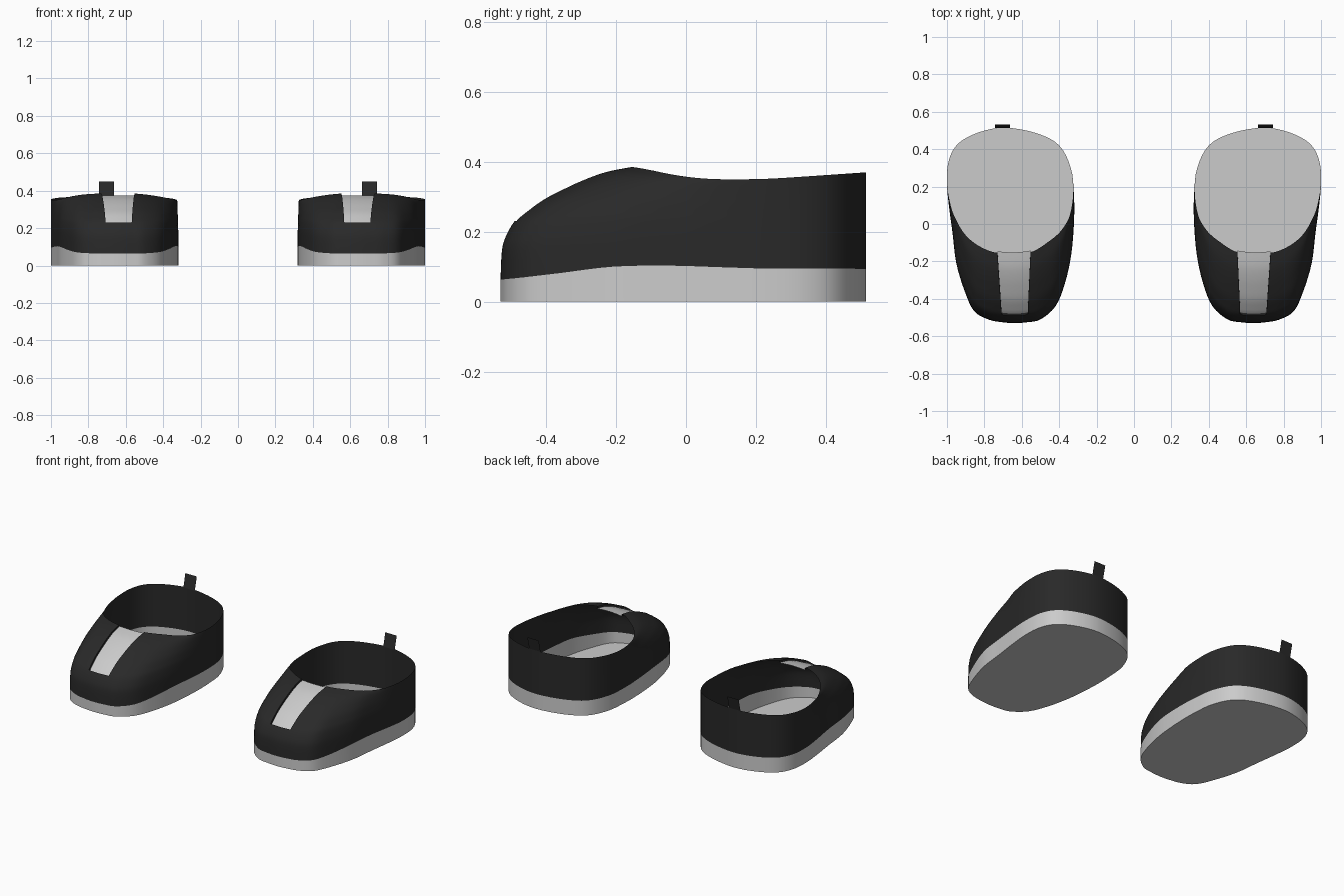
import bpy

if "Cube" in bpy.data.objects:
    bpy.data.objects.remove(bpy.data.objects["Cube"])

K = 4   # columns per outline control point
R = 3   # rows per profile control point

# Outline of one shoe seen from above: base x, y, then opening x, y (same as base if left out)
OUTLINE = [
    (.69, .515), (.83, .49), (.94, .43), (.99, .34), (1, .22),
    (.99, .1, .978, .09), (.97, -.05, .945, .01), (.95, -.21, .912, -.045),
    (.905, -.36, .875, -.085), (.855, -.465, .825, -.12), (.78, -.51, .775, -.143),
    (.705, -.525, .73, -.154), (.64, -.53, .642, -.16), (.57, -.525, .553, -.15),
    (.5, -.51, .505, -.128), (.42, -.44, .455, -.093), (.37, -.32, .415, -.062),
    (.335, -.16, .378, -.02), (.32, .03, .342, .05), (.322, .17, .325, .17),
    (.338, .3), (.4, .42), (.52, .485)]
SLOT = (11 * K, 13 * K)
SLOT_ROW = 3 * R

# Heights along y, and the inward/upward curve from base to opening
SOLE_Z = [(-.53, .063), (-.4, .076), (-.27, .095), (-.15, .105), (0, .102), (.2, .095), (.52, .094)]
RIM_Z = [(-.16, .386), (-.11, .378), (-.04, .363), (.03, .353), (.15, .347), (.3, .355), (.52, .37)]
PROFILE = [(0, 0), (.01, .25), (.04, .38), (.11, .52), (.2, .61), (.32, .71),
           (.47, .8), (.62, .88), (.8, .955), (1, 1)]


def lookup(table, y):
    for (a, za), (b, zb) in zip(table, table[1:]):
        if y <= b:
            return za + (zb - za) * max(0, (y - a) / (b - a))
    return table[-1][1]


def spline(pts, steps, closed):
    n = len(pts)
    at = (lambda i: pts[i % n]) if closed else (lambda i: pts[min(max(i, 0), n - 1)])
    out = []
    for i in range(n if closed else n - 1):
        for s in range(steps):
            t = s / steps
            out.append(tuple(
                .5 * (2 * b + (c - a) * t + (2 * a - 5 * b + 4 * c - d) * t * t
                      + (3 * b - a - 3 * c + d) * t ** 3)
                for a, b, c, d in zip(at(i - 1), at(i), at(i + 1), at(i + 2))))
    return out if closed else out + [tuple(pts[-1])]


def make(name, verts, faces, material=None):
    mesh = bpy.data.meshes.new(name)
    mesh.from_pydata(verts, [], faces)
    mesh.shade_smooth()
    mesh.set_sharp_from_angle(angle=.7)
    obj = bpy.data.objects.new(name, mesh)
    bpy.context.collection.objects.link(obj)
    if material:
        mesh.materials.append(material)
    # second shoe of the pair
    mirror = obj.modifiers.new("pair", 'MIRROR')
    mirror.use_mirror_merge = False
    return obj


black = bpy.data.materials.new("black_fabric")
black.diffuse_color = (.022, .022, .022, 1)
black.use_nodes = True
black.node_tree.nodes["Principled BSDF"].inputs["Base Color"].default_value = black.diffuse_color

controls = []
for p in OUTLINE:
    q = p if len(p) == 4 else p * 2
    controls.append((q[0], q[1], lookup(SOLE_Z, q[1]), q[2], q[3], lookup(RIM_Z, q[3])))
cols = spline(controls, K, True)
rows = spline(PROFILE, R, False)
N, M = len(cols), len(rows)


def point(i, j):
    bx, by, bz, rx, ry, rz = cols[i % N]
    h, v = rows[j]
    return (bx + (rx - bx) * h, by + (ry - by) * h, bz + (rz - bz) * v)


def recessed(i, j):
    x, y, z = point(i, j)
    return (x, y + .008, z - .011)


# Sole: side band and flat bottom
verts = [(c[0], c[1], 0) for c in cols] + [c[:3] for c in cols]
faces = [(i, N + i, N + (i + 1) % N, (i + 1) % N) for i in range(N)] + [tuple(range(N))]
make("sole", verts, faces)

# Upper: lofted shell with a slot left open over the toes
verts = [point(i, j) for i in range(N) for j in range(M)]
faces = []
for i in range(N):
    for j in range(M - 1):
        if not (SLOT[0] <= i < SLOT[1] and j >= SLOT_ROW):
            a, b = i * M + j, (i + 1) % N * M + j
            faces.append((a, a + 1, b + 1, b))
# Slot edge turned inward to the tongue
border = ([(SLOT[0], j) for j in range(M - 1, SLOT_ROW, -1)]
          + [(i, SLOT_ROW) for i in range(SLOT[0], SLOT[1])]
          + [(SLOT[1], j) for j in range(SLOT_ROW, M)])
start = len(verts)
verts += [recessed(i, j) for i, j in border]
for k in range(len(border) - 1):
    (i0, j0), (i1, j1) = border[k], border[k + 1]
    faces.append((i0 * M + j0, i1 * M + j1, start + k + 1, start + k))
make("upper", verts, faces, black)

# Tongue: recessed strip in the slot
m = M - SLOT_ROW
verts = [recessed(i, j) for i in range(SLOT[0], SLOT[1] + 1) for j in range(SLOT_ROW, M)]
faces = [(i * m + j, i * m + j + 1, (i + 1) * m + j + 1, (i + 1) * m + j)
         for i in range(SLOT[1] - SLOT[0]) for j in range(m - 1)]
make("tongue", verts, faces)

# Heel tab: thin pull tab leaning back
make("heel_tab", [(.662, .512, .365), (.742, .512, .365), (.742, .532, .448), (.662, .532, .448)],
     [(0, 3, 2, 1)], black)
